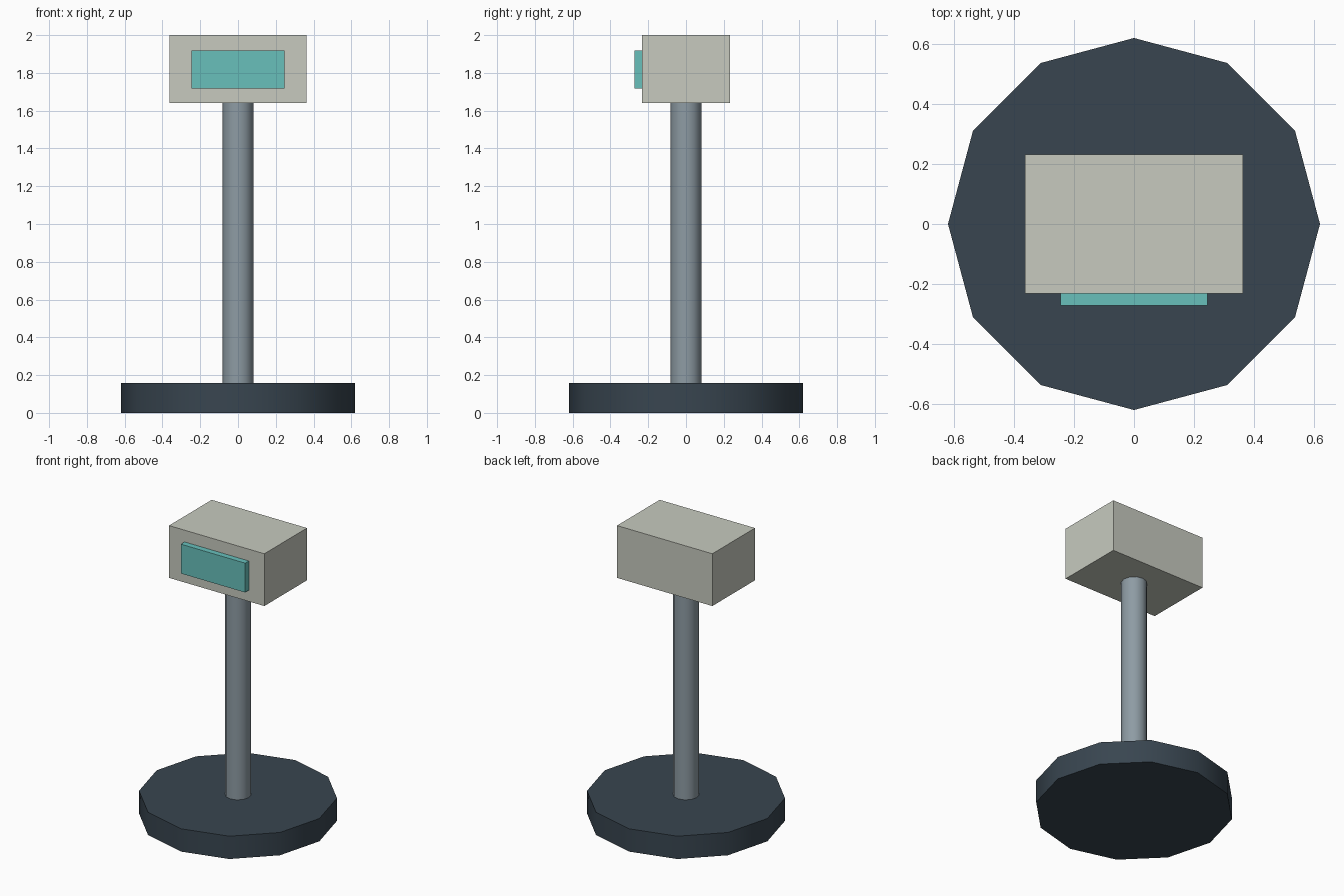
import bpy
import math

if "Cube" in bpy.data.objects:
    bpy.data.objects.remove(bpy.data.objects["Cube"])


def material(name, rgb):
    mat = bpy.data.materials.new(name)
    mat.diffuse_color = (*rgb, 1)
    mat.use_nodes = True
    mat.node_tree.nodes["Principled BSDF"].inputs["Base Color"].default_value = mat.diffuse_color
    return mat


def finish(name, mat):
    obj = bpy.context.object
    obj.name = name
    obj.data.materials.append(mat)
    return obj


def box(name, low, high, mat):
    centre = [(a + b) / 2 for a, b in zip(low, high)]
    bpy.ops.mesh.primitive_cube_add(size=1, location=centre)
    obj = finish(name, mat)
    obj.scale = [b - a for a, b in zip(low, high)]
    bpy.ops.object.transform_apply(location=False, rotation=False, scale=True)


def cylinder(name, radius, z0, z1, mat):
    bpy.ops.mesh.primitive_cylinder_add(
        vertices=12, radius=radius, depth=z1 - z0, location=(0, 0, (z0 + z1) / 2))
    finish(name, mat)
    bpy.ops.object.shade_smooth_by_angle(angle=math.radians(40))


dark = material("dark_slate", (0.04, 0.06, 0.08))
steel = material("steel", (0.27, 0.33, 0.37))
casing = material("casing", (0.57, 0.59, 0.52))
teal = material("teal", (0.14, 0.53, 0.50))

# Twelve-sided foot and post
cylinder("base", 0.62, 0, 0.157, dark)
cylinder("post", 0.082, 0.15, 1.65, steel)

# Head with a raised display on the front
box("head", (-0.363, -0.232, 1.64), (0.363, 0.232, 2.0), casing)
box("display", (-0.245, -0.272, 1.717), (0.245, -0.222, 1.919), teal)
